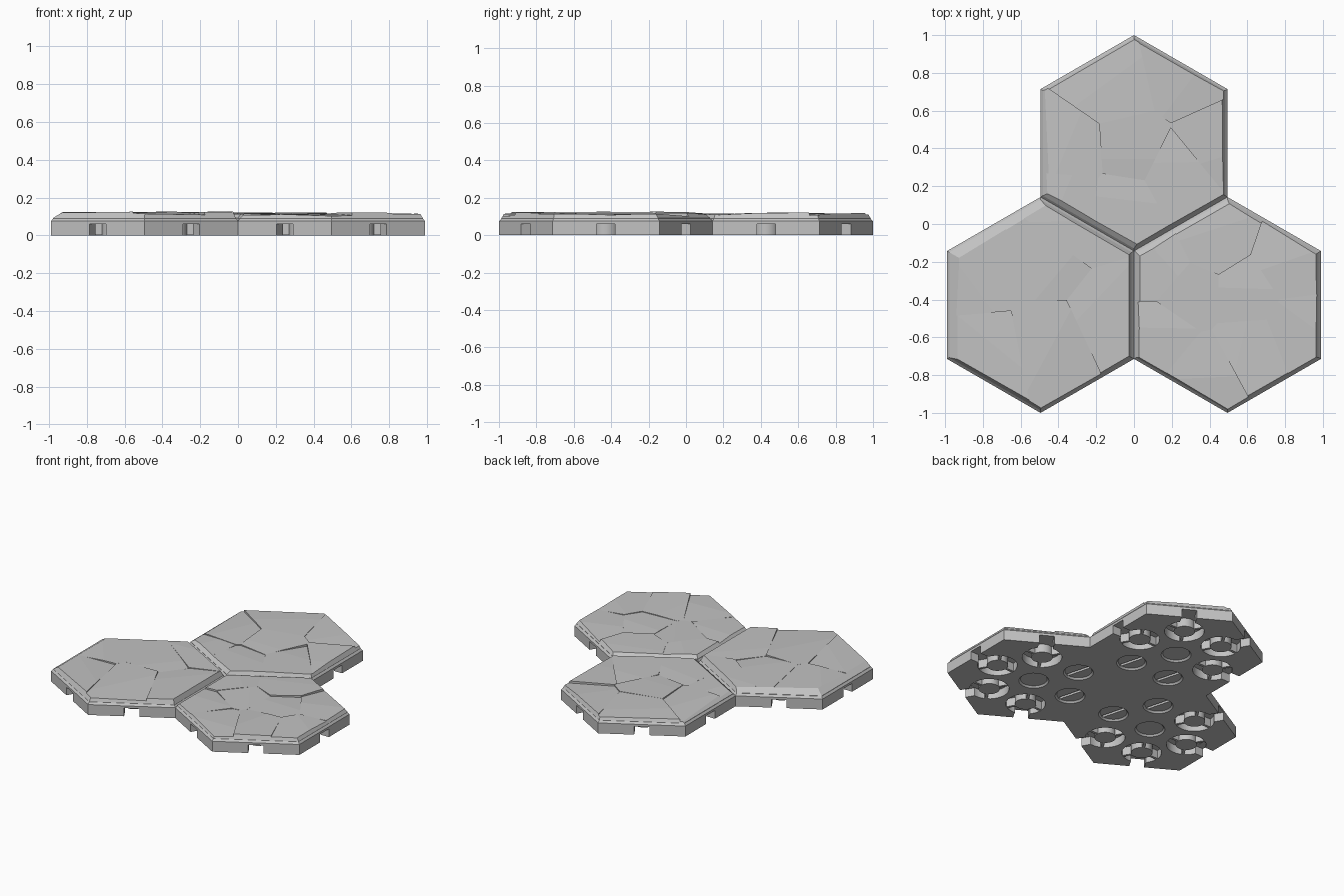
import bpy, bmesh, math, random
from math import cos, sin, radians, pi
from mathutils import Vector, Matrix

random.seed(4)
if "Cube" in bpy.data.objects:
    bpy.data.objects.remove(bpy.data.objects["Cube"])

stone = bpy.data.materials.new("stone grey")
stone.use_nodes = True
GREY = (0.54, 0.54, 0.54, 1)
stone.diffuse_color = GREY
stone.node_tree.nodes["Principled BSDF"].inputs["Base Color"].default_value = GREY

R = 4 / 7                      # hexagon corner radius
A = R * cos(pi / 6)            # hexagon edge distance
INSET = 0.012
SOCKET_DIST, POCKET_TOP = 0.31, 0.06


def direction(k):
    return Vector((cos(k * pi / 3), sin(k * pi / 3), 0))


def finish(bm, name, smooth=False):
    bmesh.ops.recalc_face_normals(bm, faces=bm.faces)
    mesh = bpy.data.meshes.new(name)
    bm.to_mesh(mesh)
    bm.free()
    mesh.materials.append(stone)
    obj = bpy.data.objects.new(name, mesh)
    bpy.context.collection.objects.link(obj)
    if smooth:
        smooth_shade(obj)
    return obj


def smooth_shade(obj):
    bpy.ops.object.select_all(action='DESELECT')
    obj.select_set(True)
    bpy.context.view_layer.objects.active = obj
    bpy.ops.object.shade_smooth_by_angle(angle=radians(25))


def hex_loft(bm, centre, rings):
    """Closed hexagonal solid through (radius, z) rings."""
    loops = [[bm.verts.new(centre + Vector((r * cos(a), r * sin(a), z)))
              for a in (pi / 6 + i * pi / 3 for i in range(6))] for r, z in rings]
    for low, high in zip(loops, loops[1:]):
        for i in range(6):
            j = (i + 1) % 6
            bm.faces.new((low[i], low[j], high[j], high[i]))
    bm.faces.new(loops[0][::-1])
    bm.faces.new(loops[-1])


def add_cone(bm, at, r_low, r_high, z0, z1):
    bmesh.ops.create_cone(bm, cap_ends=True, segments=32, radius1=r_low, radius2=r_high,
                          depth=z1 - z0,
                          matrix=Matrix.Translation(at + Vector((0, 0, (z0 + z1) / 2))))


def add_box(bm, at, angle, length, width, z0, z1):
    matrix = (Matrix.Translation(at + Vector((0, 0, (z0 + z1) / 2)))
              @ Matrix.Rotation(angle, 4, 'Z')
              @ Matrix.Diagonal((length, width, z1 - z0, 1)))
    bmesh.ops.create_cube(bm, size=1, matrix=matrix)


def subtract(obj, cutters):
    for cutter in cutters:
        cutter.hide_render = True
        mod = obj.modifiers.new("cut", 'BOOLEAN')
        mod.operation, mod.solver, mod.object = 'DIFFERENCE', 'EXACT', cutter
    bpy.context.view_layer.update()
    graph = bpy.context.evaluated_depsgraph_get()
    cut_mesh = bpy.data.meshes.new_from_object(obj.evaluated_get(graph))
    obj.modifiers.clear()
    obj.data = cut_mesh
    for cutter in cutters:
        bpy.data.objects.remove(cutter)


def slice_off(bm, point, normal):
    """Remove everything beyond a plane and close the cut."""
    if not bm.verts:
        return
    bmesh.ops.bisect_plane(bm, geom=bm.verts[:] + bm.edges[:] + bm.faces[:],
                           plane_co=point, plane_no=normal, clear_outer=True)
    rim = [e for e in bm.edges if e.is_boundary]
    if rim:
        bmesh.ops.holes_fill(bm, edges=rim, sides=0)


def base(name, centre, joined):
    """Hexagonal base with clip sockets on the free edges, dishes elsewhere."""
    bm = bmesh.new()
    hex_loft(bm, centre, [(R, 0), (R, 0.075), (R - 0.014, 0.09)])
    body = finish(bm, name + "_base")

    rounds, slots, posts = bmesh.new(), bmesh.new(), bmesh.new()
    add_cone(rounds, centre, 0.1, 0.088, -0.002, 0.012)
    for k in range(6):
        d = direction(k)
        at = centre + d * SOCKET_DIST
        if k in joined:
            add_cone(rounds, at, 0.1, 0.088, -0.002, 0.012)
            add_box(slots, at, radians(105), 0.18, 0.02, -0.01, 0.035)
            continue
        add_cone(rounds, at, 0.13, 0.13, -0.01, POCKET_TOP)
        add_box(slots, centre + d * (A - 0.02), k * pi / 3, 0.12, 0.1, -0.02, POCKET_TOP - 0.001)
        add_cone(posts, at, 0.07, 0.07, 0, POCKET_TOP + 0.005)
        # thin ribs tie the post to the pocket wall
        for turn in (pi / 3, pi, -pi / 3):
            a = k * pi / 3 + turn
            add_box(posts, at + Vector((cos(a), sin(a), 0)) * 0.1, a, 0.07, 0.018,
                    0.001, POCKET_TOP + 0.005)
    subtract(body, [finish(rounds, "socket_cutter"), finish(slots, "slot_cutter")])
    smooth_shade(body)
    finish(posts, name + "_socket_posts", smooth=True)


def rock_top(name, centre, seeds, slopes, height):
    """Cracked stone plates: a bevelled hexagon split around seed points."""
    seeds = [Vector((x, y, 0)) for x, y in seeds]
    whole = bmesh.new()
    for seed in seeds:
        cell = bmesh.new()
        hex_loft(cell, Vector(), [(R - INSET / cos(pi / 6), 0.085),
                                  (R - INSET / cos(pi / 6), 0.14)])
        for k, w in enumerate(slopes):
            d = direction(k)
            slice_off(cell, d * (A - INSET) + Vector((0, 0, 0.092)),
                      (d * 0.028 + Vector((0, 0, w))).normalized())
        for other in seeds:
            if other != seed:
                slice_off(cell, (seed + other) / 2, (other - seed).normalized())
        # two gently tilted planes give each plate a worn, faceted surface
        top = height + random.uniform(-0.004, 0.004)
        for tilt in (0.015, 0.05):
            a = random.uniform(0, 2 * pi)
            lean = Vector((cos(a), sin(a), 0))
            slice_off(cell, seed + lean * tilt + Vector((0, 0, top)),
                      (lean * tilt + Vector((0, 0, 1))).normalized())
        bmesh.ops.recalc_face_normals(cell, faces=cell.faces)
        temp = bpy.data.meshes.new("plate")
        cell.to_mesh(temp)
        cell.free()
        whole.from_mesh(temp)
        bpy.data.meshes.remove(temp)
    finish(whole, name + "_rock_plates")


# name, centre, joined edges, plate seeds, edge slopes from right anticlockwise, height
TILES = [
    ("back_tile", (0, 0.75 * R), (4, 5),
     [(-.32, -.04), (-.34, -.3), (-.03, -.02), (-.08, -.34), (.25, -.16),
      (.42, -.02), (-.1, .28), (.25, .36)],
     (.015, .012, .015, .04, .035, .015), 0.115),
    ("left_tile", (-A, -0.75 * R), (0, 1),
     [(-.33, .13), (-.3, -.22), (.05, .2), (.2, .4), (.05, -.15), (.33, -.02)],
     (.012, .015, .045, .045, .015, .012), 0.12),
    ("right_tile", (A, -0.75 * R), (2, 3),
     [(-.36, .2), (-.2, .06), (-.35, -.16), (-.08, .34), (.12, -.22), (.1, .05),
      (.33, .2), (.37, -.12), (-.12, -.35)],
     (.018, .02, .035, .025, .015, .012), 0.114),
]

for name, (x, y), joined, seeds, slopes, height in TILES:
    centre = Vector((x, y, 0))
    base(name, centre, joined)
    rock_top(name, centre, seeds, slopes, height)
    bpy.data.objects[name + "_rock_plates"].data.transform(Matrix.Translation(centre))
